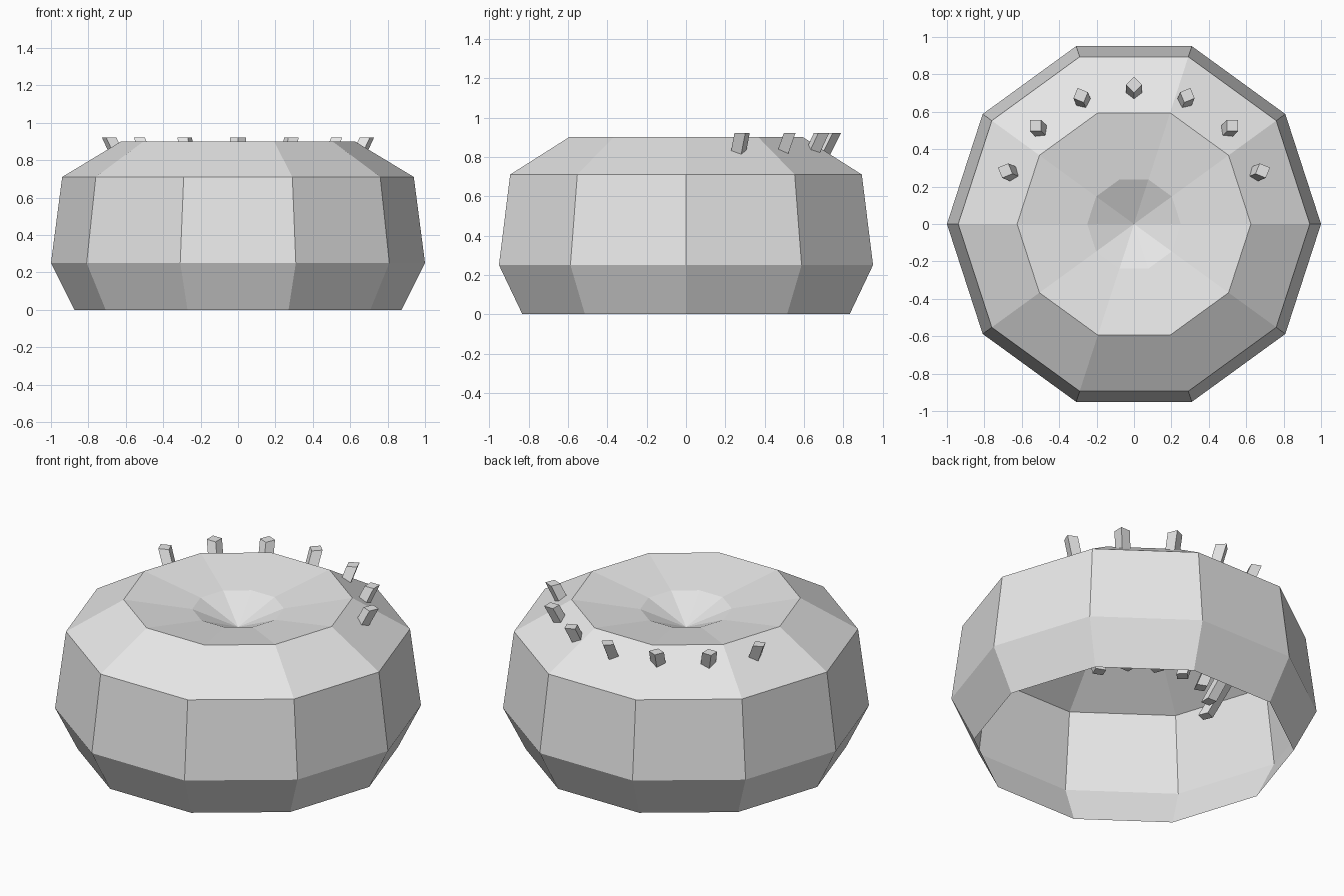
import bpy
import bmesh
from math import cos, sin, pi

cube = bpy.data.objects.get("Cube")
if cube:
    bpy.data.objects.remove(cube)

grey = bpy.data.materials.new("light_grey")
grey.use_nodes = True
grey.diffuse_color = (0.8, 0.8, 0.8, 1)
grey.node_tree.nodes["Principled BSDF"].inputs["Base Color"].default_value = (0.8, 0.8, 0.8, 1)


def add_object(name, bm):
    """Turn a bmesh into a flat shaded grey object."""
    mesh = bpy.data.meshes.new(name)
    bm.to_mesh(mesh)
    bm.free()
    mesh.materials.append(grey)
    obj = bpy.data.objects.new(name, mesh)
    bpy.context.collection.objects.link(obj)
    return obj


def add_ring(bm, sides, radius, z, centre=(0, 0), turn=0):
    return [bm.verts.new((centre[0] + radius * cos(turn + 2 * pi * i / sides),
                          centre[1] + radius * sin(turn + 2 * pi * i / sides), z))
            for i in range(sides)]


def bridge(bm, low, high):
    for i in range(len(low)):
        j = (i + 1) % len(low)
        bm.faces.new((low[i], low[j], high[j], high[i]))


# Ten-sided hollow shell, open below, with a sunken dish on top
SIDES = 10
profile = [(0.875, 0), (1, 0.25), (0.94, 0.71), (0.625, 0.9), (0.25, 0.84)]
bm = bmesh.new()
rings = [add_ring(bm, SIDES, r, z) for r, z in profile]
for low, high in zip(rings, rings[1:]):
    bridge(bm, low, high)
dish_centre = bm.verts.new((0, 0, 0.73))
for i in range(SIDES):
    bm.faces.new((rings[-1][i], rings[-1][(i + 1) % SIDES], dish_centre))
add_object("shell", bm)

# Seven slanted square pegs passing through the rear shoulder
for n in range(1, 8):
    angle = n * pi / 8
    bm = bmesh.new()
    ends = [add_ring(bm, 4, 0.042, z, (r * cos(angle), r * sin(angle)), angle)
            for r, z in ((0.41, 0.25), (0.745, 0.92))]
    bridge(bm, *ends)
    bm.faces.new(ends[0][::-1])
    bm.faces.new(ends[1])
    add_object(f"peg_{n}", bm)
